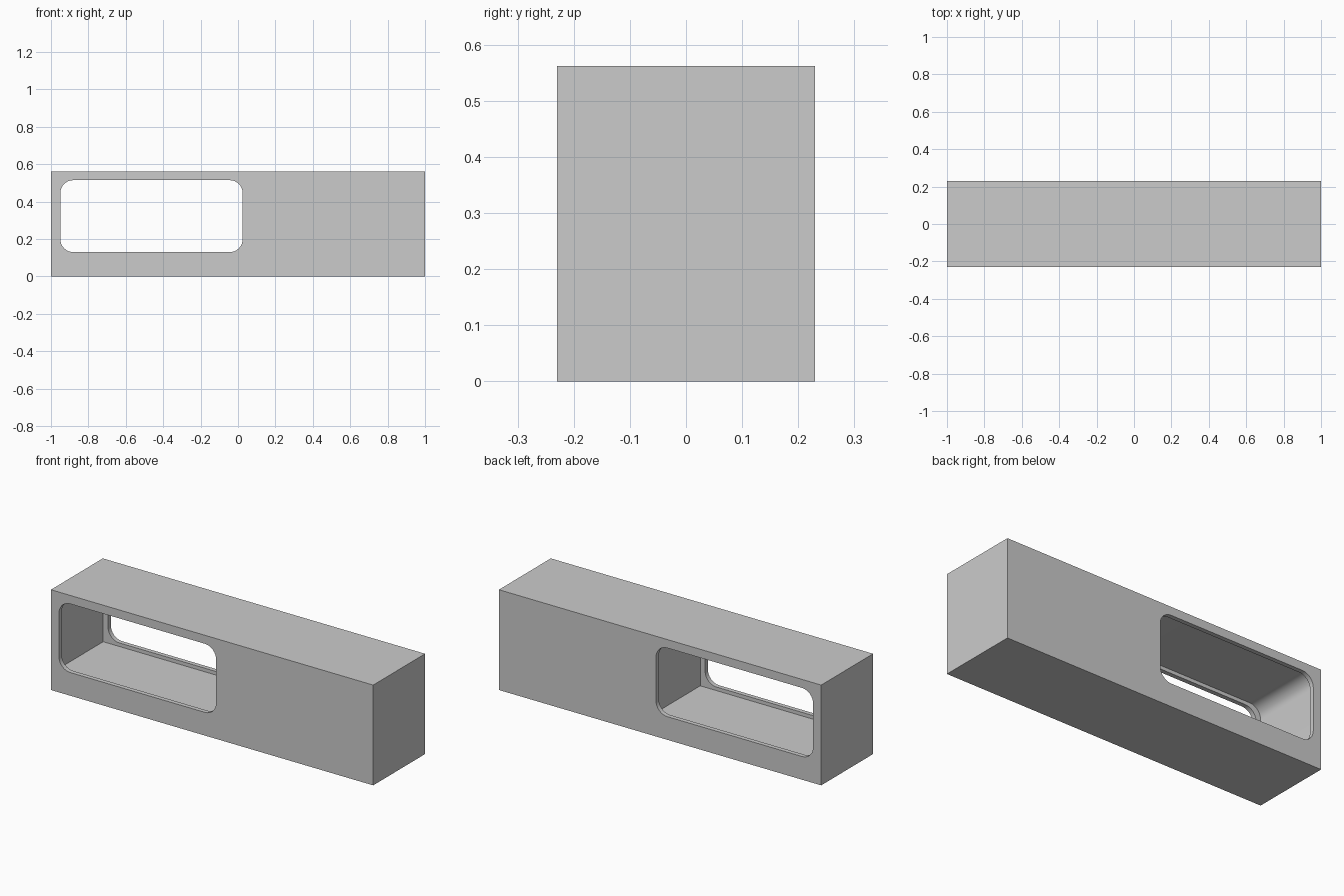
import bpy, bmesh
from math import sin, cos, pi

if "Cube" in bpy.data.objects:
    bpy.data.objects.remove(bpy.data.objects["Cube"])


def prism(name, x0, x1, z0, z1, half_depth, r_top=0.0, r_bottom=0.0, steps=8):
    """Rectangle in XZ with optional rounded corners, extruded along y."""
    pts = []
    corners = [(x1, z1, -1, -1, 0, r_top), (x0, z1, 1, -1, 1, r_top),
               (x0, z0, 1, 1, 2, r_bottom), (x1, z0, -1, 1, 3, r_bottom)]
    for x, z, sx, sz, quarter, r in corners:
        n = steps if r > 0 else 0
        for i in range(n + 1):
            a = (quarter + (i / n if n else 0)) * pi / 2
            pts.append((x + sx * r + r * cos(a), z + sz * r + r * sin(a)) if n else (x, z))
    bm = bmesh.new()
    face = bm.faces.new([bm.verts.new((x, -half_depth, z)) for x, z in pts])
    ext = bmesh.ops.extrude_face_region(bm, geom=[face])
    moved = [v for v in ext["geom"] if isinstance(v, bmesh.types.BMVert)]
    bmesh.ops.translate(bm, verts=moved, vec=(0, 2 * half_depth, 0))
    bmesh.ops.recalc_face_normals(bm, faces=bm.faces)
    mesh = bpy.data.meshes.new(name)
    bm.to_mesh(mesh)
    bm.free()
    obj = bpy.data.objects.new(name, mesh)
    bpy.context.collection.objects.link(obj)
    return obj


# Solid block
body = prism("cabinet_body", -1, 1, 0, 0.5625, 0.23)

# Rounded window through both faces, and the slightly larger niche behind the lips
window = prism("window_cutter", -0.95, 0.025, 0.13, 0.515, 0.4, 0.07, 0.07)
niche = prism("niche_cutter", -0.98, 0.055, 0.11, 0.535, 0.205, 0.07, 0.0)

for cutter in (window, niche):
    mod = body.modifiers.new(cutter.name, 'BOOLEAN')
    mod.operation = 'DIFFERENCE'
    mod.solver = 'EXACT'
    mod.object = cutter
bpy.context.view_layer.objects.active = body
body.select_set(True)
for mod in list(body.modifiers):
    bpy.ops.object.modifier_apply(modifier=mod.name)
for cutter in (window, niche):
    bpy.data.objects.remove(cutter, do_unlink=True)

bpy.ops.object.shade_smooth_by_angle(angle=0.6)
